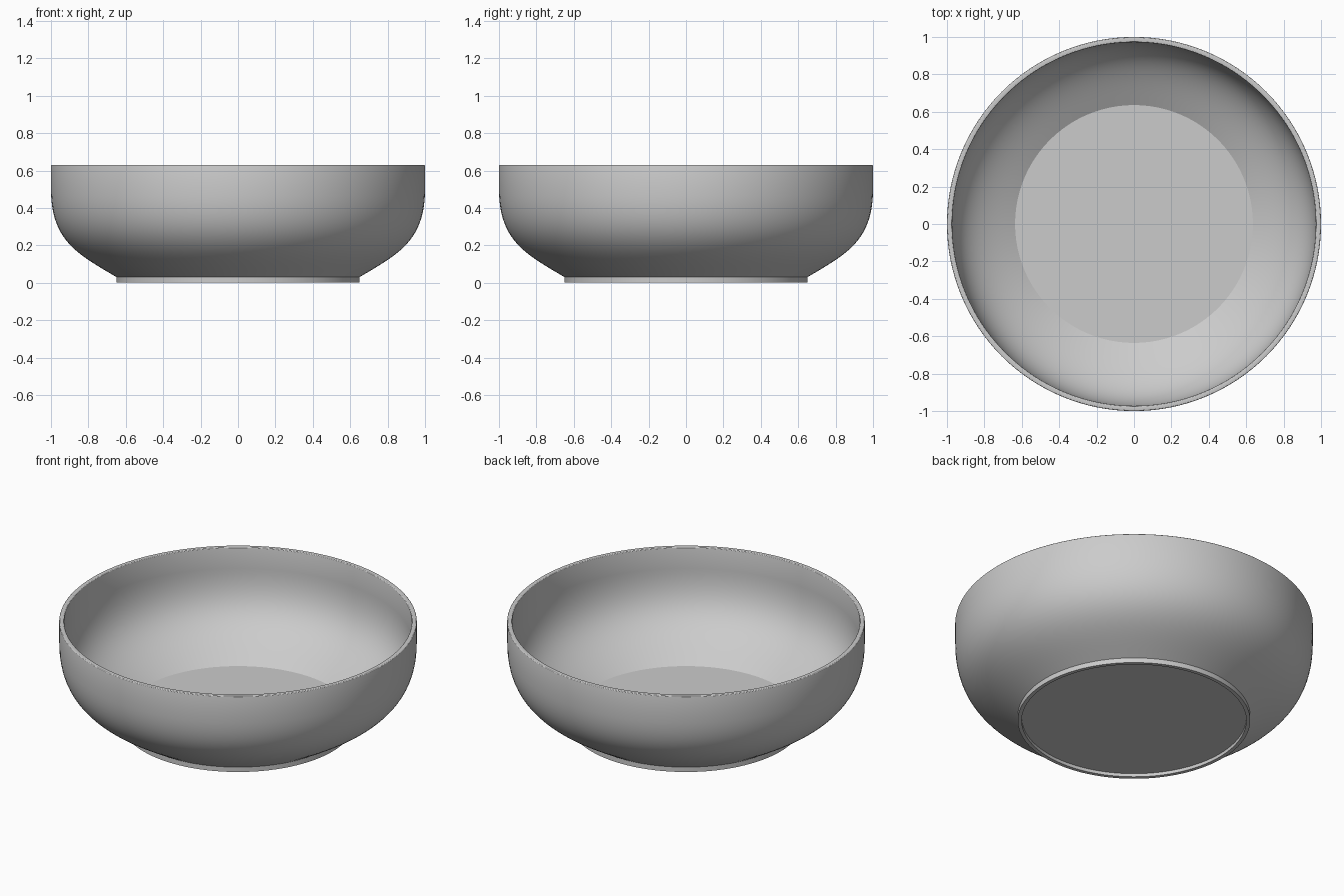
import bpy, bmesh, math
from mathutils import Vector
from mathutils.geometry import interpolate_bezier

cube = bpy.data.objects.get("Cube")
if cube:
    bpy.data.objects.remove(cube, do_unlink=True)

SEGMENTS = 128
WALL = 0.028
HEIGHT = 0.63
LIP = 0.006

# Single ceramic colour
ceramic = bpy.data.materials.new("grey ceramic")
ceramic.use_nodes = True
colour = (0.6, 0.6, 0.6, 1)
ceramic.diffuse_color = colour
ceramic.node_tree.nodes["Principled BSDF"].inputs["Base Color"].default_value = colour


def lip_corner(x, z, start):
    """Quarter-round corner of the rim, centred on (x, z)."""
    angles = [math.radians(start + 30 * i) for i in range(4)]
    return [Vector((x + LIP * math.cos(a), 0, z + LIP * math.sin(a))) for a in angles]


# Curved outer wall from the foot to the straight side, and its inward offset
outer = interpolate_bezier(Vector((0.65, 0, 0.03)), Vector((0.85, 0, 0.15)),
                           Vector((1, 0, 0.22)), Vector((1, 0, 0.5)), 24)
inner = []
for i, p in enumerate(outer):
    d = (outer[min(i + 1, 23)] - outer[max(i - 1, 0)]).normalized()
    inner.append(p + WALL * Vector((-d.z, 0, d.x)))
inner[-1] = Vector((1 - WALL, 0, 0.5))

# Half section: recessed base, foot ring, outside, rim, inside, floor
base = [Vector((r, 0, z)) for r, z in
        ((0, 0.02), (0.628, 0.02), (0.628, 0), (0.65, 0))]
rim = lip_corner(1 - LIP, HEIGHT - LIP, 0) + lip_corner(1 - WALL + LIP, HEIGHT - LIP, 90)
floor = [Vector((0, 0, inner[0].z))]
section = base + outer + rim + inner[::-1] + floor

# Spin the section around the vertical axis
bm = bmesh.new()
verts = [bm.verts.new(p) for p in section]
edges = [bm.edges.new(pair) for pair in zip(verts, verts[1:])]
bmesh.ops.spin(bm, geom=verts + edges, cent=(0, 0, 0), axis=(0, 0, 1),
               angle=math.tau, steps=SEGMENTS, use_merge=True)
bmesh.ops.remove_doubles(bm, verts=bm.verts, dist=0.0001)
bmesh.ops.recalc_face_normals(bm, faces=bm.faces)
mesh = bpy.data.meshes.new("bowl")
bm.to_mesh(mesh)
bm.free()
mesh.materials.append(ceramic)

bowl = bpy.data.objects.new("bowl", mesh)
bpy.context.collection.objects.link(bowl)
bpy.context.view_layer.objects.active = bowl
bowl.select_set(True)
bpy.ops.object.shade_smooth_by_angle(angle=math.radians(28))
